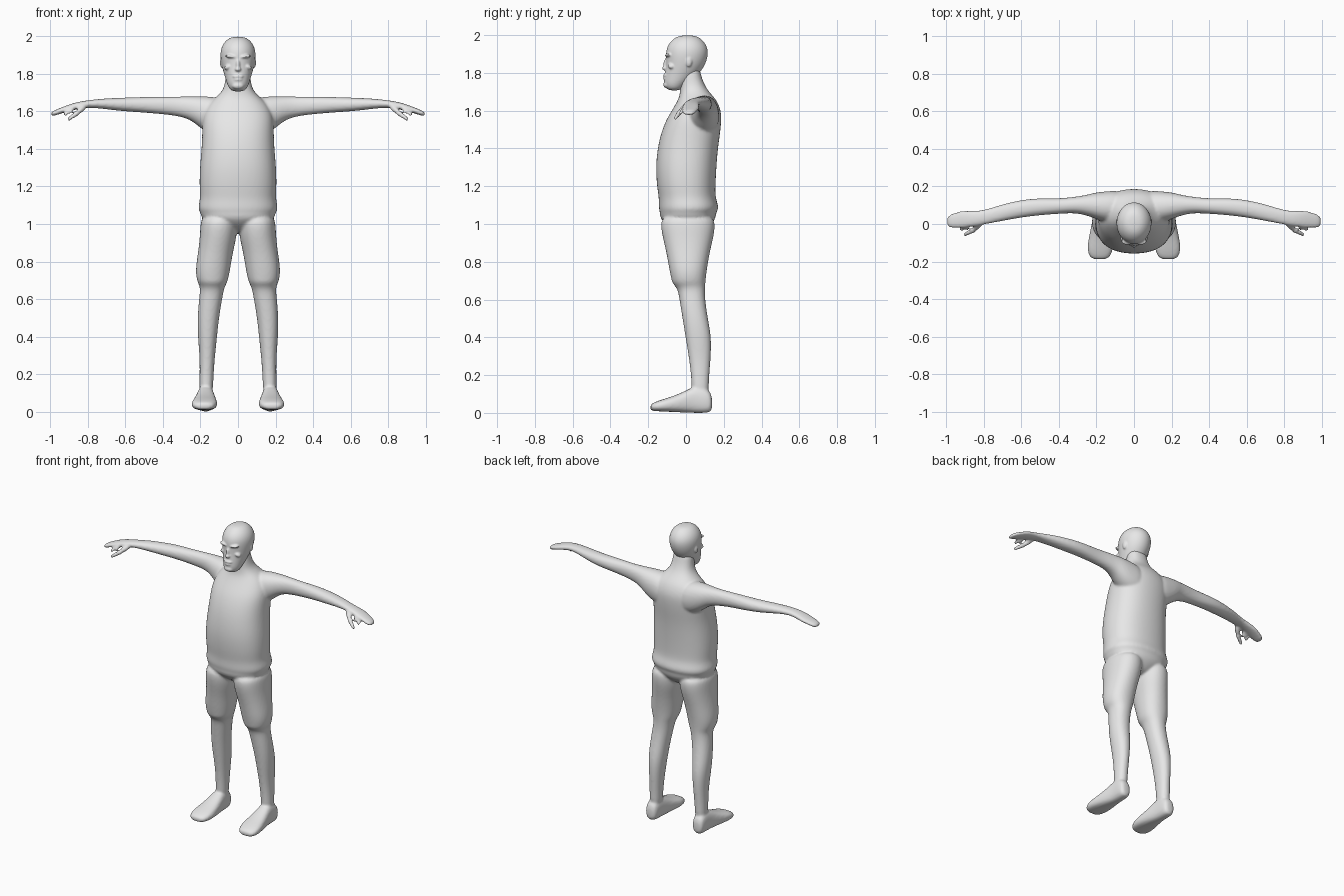
import bpy
import bmesh
from math import cos, sin, pi, copysign
from mathutils import Matrix, Vector

default_cube = bpy.data.objects.get("Cube")
if default_cube:
    bpy.data.objects.remove(default_cube, do_unlink=True)

SIDES = 16
GROW = 1.025  # makes up for the shrinkage of subdivision

plain_grey = bpy.data.materials.new("plain_grey")
plain_grey.use_nodes = True
plain_grey.diffuse_color = (0.8, 0.8, 0.8, 1)
shader = next(n for n in plain_grey.node_tree.nodes if n.type == 'BSDF_PRINCIPLED')
shader.inputs["Base Color"].default_value = (0.8, 0.8, 0.8, 1)


def power(value, exponent):
    return copysign(abs(value) ** (2 / exponent), value)


def loft(bm, axis, rings, exponent=2.2, flip=1):
    """Skin rings given as (position, low a, high a, low b, high b)."""
    loops = []
    for pos, a0, a1, b0, b1 in rings:
        loop = []
        for i in range(SIDES):
            t = 2 * pi * i / SIDES
            a = (a0 + a1) / 2 + (a1 - a0) / 2 * GROW * power(cos(t), exponent)
            b = (b0 + b1) / 2 + (b1 - b0) / 2 * GROW * power(sin(t), exponent)
            x, y, z = {'X': (pos, a, b), 'Y': (a, pos, b), 'Z': (a, b, pos)}[axis]
            loop.append(bm.verts.new((x * flip, y, z)))
        loops.append(loop)
    for low, high in zip(loops, loops[1:]):
        for i in range(SIDES):
            j = (i + 1) % SIDES
            bm.faces.new((low[i], low[j], high[j], high[i]))
    bm.faces.new(loops[0][::-1])
    bm.faces.new(loops[-1])


def blob(bm, center, radii, tilt=0):
    """Add an ellipsoid, tilted about the front-to-back axis."""
    matrix = (Matrix.Translation(center) @ Matrix.Rotation(tilt, 4, 'Y')
              @ Matrix.Diagonal((*radii, 1)))
    bmesh.ops.create_icosphere(bm, subdivisions=2, radius=1, matrix=matrix)


def finger(bm, start, end, r0, r1):
    """Add a tapered rod with rounded ends."""
    start, end = Vector(start), Vector(end)
    turn = (end - start).to_track_quat('Z', 'Y').to_matrix().to_4x4()
    matrix = Matrix.Translation((start + end) / 2) @ turn
    bmesh.ops.create_cone(bm, cap_ends=True, segments=SIDES, radius1=r0, radius2=r1,
                          depth=(end - start).length, matrix=matrix)
    blob(bm, end, (r1, r1, r1))


def blend(name, bm, voxel, smoothing):
    """Fuse the overlapping shells into one smooth skin."""
    bmesh.ops.recalc_face_normals(bm, faces=bm.faces)
    mesh = bpy.data.meshes.new(name)
    bm.to_mesh(mesh)
    bm.free()
    mesh.materials.append(plain_grey)
    for face in mesh.polygons:
        face.use_smooth = True
    obj = bpy.data.objects.new(name, mesh)
    bpy.context.collection.objects.link(obj)
    subsurf = obj.modifiers.new("round", 'SUBSURF')
    subsurf.levels = subsurf.render_levels = 2
    remesh = obj.modifiers.new("fuse", 'REMESH')
    remesh.mode = 'VOXEL'
    remesh.voxel_size = voxel
    remesh.use_smooth_shade = True
    smooth = obj.modifiers.new("soften", 'SMOOTH')
    smooth.factor = 0.5
    smooth.iterations = smoothing
    return obj


# Torso from crotch to neck, with the shirt hem: height, half width, front, back
torso = [
    (.95, .05, -.04, .08), (.99, .13, -.1, .13), (1.03, .195, -.137, .157),
    (1.06, .199, -.137, .158), (1.075, .21, -.142, .17), (1.1, .21, -.143, .17),
    (1.14, .2, -.143, .155), (1.2, .205, -.153, .155), (1.3, .203, -.16, .16),
    (1.4, .193, -.15, .168), (1.48, .19, -.132, .18), (1.55, .19, -.105, .187),
    (1.6, .18, -.075, .185), (1.65, .15, -.045, .165), (1.68, .11, -.033, .14),
    (1.72, .074, -.03, .105), (1.78, .066, -.03, .08), (1.84, .06, -.02, .07),
]

# Arm and hand: distance out, front, back, bottom, top
arm = [
    (.04, .0, .18, 1.46, 1.66), (.14, .005, .175, 1.47, 1.68),
    (.21, .03, .167, 1.52, 1.68), (.25, .045, .155, 1.555, 1.68),
    (.31, .06, .145, 1.575, 1.679), (.4, .055, .135, 1.586, 1.678),
    (.52, .046, .138, 1.596, 1.677), (.62, .032, .125, 1.602, 1.673),
    (.72, .013, .1, 1.615, 1.669), (.8, -.003, .073, 1.622, 1.66),
    (.86, -.014, .07, 1.612, 1.65), (.91, -.02, .074, 1.6, 1.634),
    (.96, -.022, .058, 1.584, 1.614), (1, -.018, .045, 1.57, 1.597),
]

# Leg with the shorts hem at the knee: height, inner, outer, front, back
leg = [
    (1.05, .01, .19, -.12, .14), (1, .004, .2, -.135, .155),
    (.93, .008, .203, -.123, .145), (.85, .028, .212, -.103, .125),
    (.76, .042, .226, -.088, .11), (.71, .052, .221, -.077, .104),
    (.685, .06, .213, -.072, .102), (.66, .074, .2, -.044, .1),
    (.6, .085, .207, -.034, .1), (.5, .102, .216, -.018, .115),
    (.4, .112, .214, -.002, .135), (.28, .125, .203, .018, .13),
    (.17, .132, .205, .03, .12), (.07, .135, .205, .03, .12),
]

# Foot from heel to toe: depth, inner, outer, sole, top
foot = [
    (.14, .145, .205, .01, .09), (.115, .133, .215, 0, .13),
    (.05, .13, .215, 0, .145), (0, .122, .225, .002, .117),
    (-.07, .112, .24, .005, .087), (-.13, .11, .25, .008, .07),
    (-.17, .125, .24, .01, .055), (-.19, .145, .22, .014, .043),
]

body = bmesh.new()
loft(body, 'Z', [(z, -w, w, f, b) for z, w, f, b in torso], 2.3)
for side in (1, -1):
    loft(body, 'X', arm, 2.2, side)
    loft(body, 'Z', leg, 2.2, side)
    loft(body, 'Y', foot, 2.6, side)
    # Thumb and a loose forefinger
    finger(body, (side * .81, .01, 1.635), (side * .86, -.035, 1.59), .019, .016)
    finger(body, (side * .86, -.035, 1.59), (side * .9, -.055, 1.562), .016, .012)
    finger(body, (side * .87, -.005, 1.62), (side * .92, -.03, 1.585), .015, .011)
blend("body", body, 0.008, 4)

# Head: height, half width, front, back
skull = [
    (1.705, .035, -.095, -.03), (1.735, .054, -.117, .0), (1.77, .065, -.116, .045),
    (1.81, .077, -.11, .08), (1.85, .088, -.105, .105), (1.9, .095, -.107, .118),
    (1.94, .09, -.1, .112), (1.975, .07, -.075, .088), (2.0, .035, -.035, .05),
]
head = bmesh.new()
loft(head, 'Z', [(z, -w, w, f, b) for z, w, f, b in skull], 2)
# Nose, lips and chin
blob(head, (0, -.105, 1.845), (.012, .016, .035))
blob(head, (0, -.11, 1.825), (.018, .018, .013))
blob(head, (0, -.108, 1.787), (.032, .014, .01))
blob(head, (0, -.108, 1.77), (.026, .014, .008))
blob(head, (0, -.1, 1.737), (.035, .022, .02))
for side in (1, -1):
    # Brow, cheekbone and ear
    blob(head, (side * .035, -.092, 1.893), (.036, .021, .01), side * -.12)
    blob(head, (side * .05, -.076, 1.838), (.026, .022, .016), side * .4)
    blob(head, (side * .087, .015, 1.86), (.01, .018, .03))
blend("head", head, 0.005, 3)
